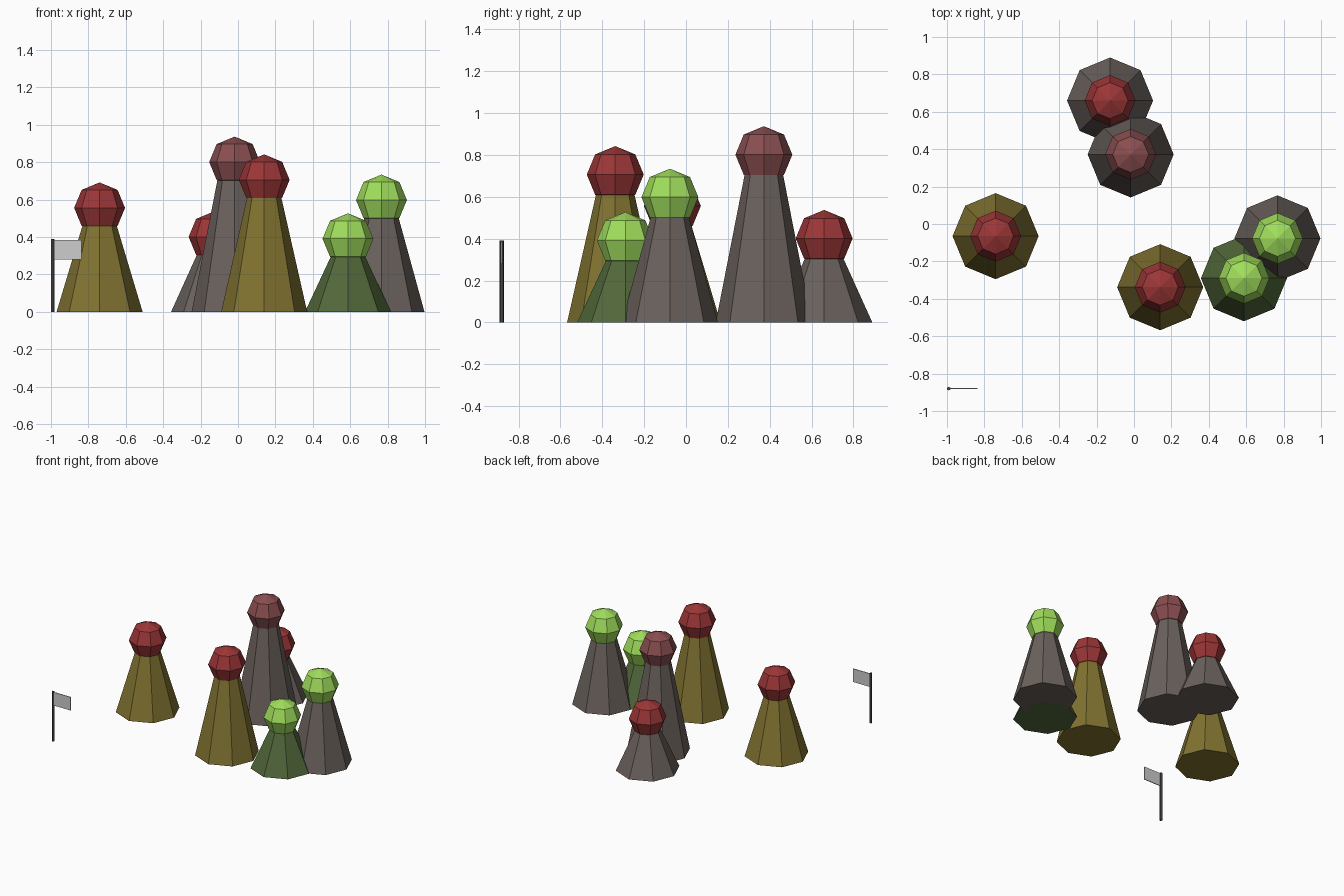
import bpy

if "Cube" in bpy.data.objects:
    bpy.data.objects.remove(bpy.data.objects["Cube"])


def material(name, rgb):
    """Flat material from an sRGB 0-255 colour, stored as linear values."""
    m = bpy.data.materials.new(name)
    lin = [(c / 255 / 12.92) if c < 10 else ((c / 255 + 0.055) / 1.055) ** 2.4 for c in rgb]
    m.diffuse_color = (*lin, 1)
    m.use_nodes = True
    m.node_tree.nodes["Principled BSDF"].inputs["Base Color"].default_value = m.diffuse_color
    return m


OLIVE = material("olive", (130, 115, 49))
STONE = material("stone grey", (106, 97, 92))
MOSS = material("moss green", (82, 104, 58))
RED = material("red", (156, 54, 55))
MAUVE = material("mauve", (138, 78, 80))
LIME = material("lime", (160, 222, 92))
POLE = material("dark pole", (76, 72, 68))
CLOTH = material("flag grey", (205, 205, 205))


def finish(name, mat):
    obj = bpy.context.object
    obj.name = name
    obj.data.materials.append(mat)
    return obj


BASE_R, NECK_R, HEAD_R = 0.23, 0.092, 0.136


def pawn(name, x, y, h, body_mat, head_mat):
    # Tapered eight-sided body
    bpy.ops.mesh.primitive_cone_add(vertices=8, radius1=BASE_R, radius2=NECK_R,
                                    depth=h, location=(x, y, h / 2))
    finish(name + "_body", body_mat)
    # Faceted head whose lower ring rests on the neck
    bpy.ops.mesh.primitive_uv_sphere_add(segments=8, ring_count=4, radius=HEAD_R,
                                         location=(x, y, h + HEAD_R * 0.707))
    finish(name + "_head", head_mat)


pawn("left_pawn", -0.74, -0.065, 0.46, OLIVE, RED)
pawn("front_pawn", 0.14, -0.338, 0.61, OLIVE, RED)
pawn("tall_pawn", -0.018, 0.372, 0.705, STONE, MAUVE)
pawn("back_pawn", -0.128, 0.66, 0.305, STONE, RED)
pawn("right_pawn", 0.767, -0.077, 0.502, STONE, LIME)
pawn("small_pawn", 0.588, -0.29, 0.295, MOSS, LIME)

# Flag pole and cloth
bpy.ops.mesh.primitive_cylinder_add(vertices=6, radius=0.01, depth=0.39,
                                    location=(-0.99, -0.88, 0.195))
finish("flag_pole", POLE)
bpy.ops.mesh.primitive_cube_add(size=1, location=(-0.912, -0.88, 0.333))
bpy.context.object.scale = (0.152, 0.006, 0.104)
finish("flag_cloth", CLOTH)
